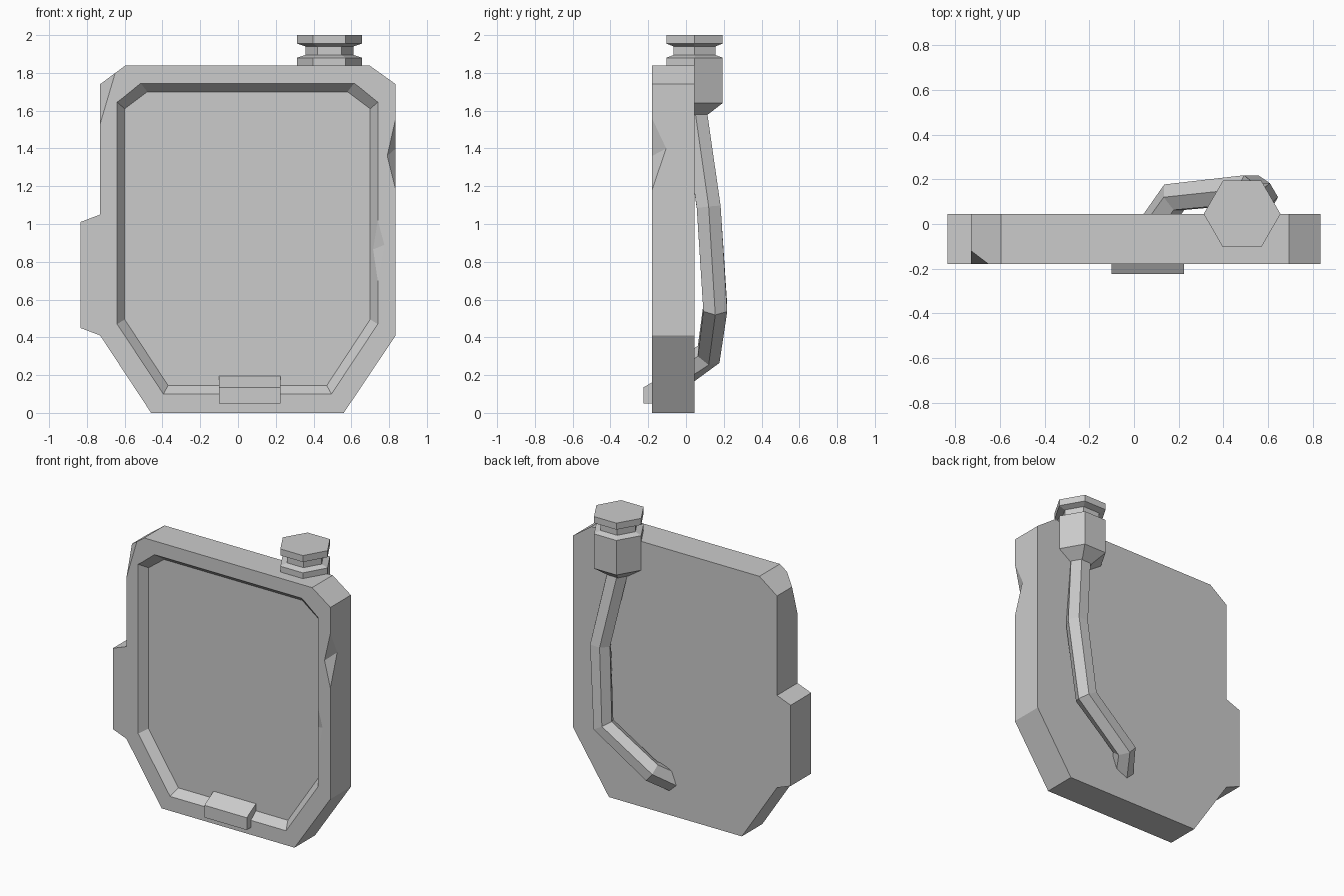
import bpy, bmesh, math
from mathutils import Vector as V

if "Cube" in bpy.data.objects:
    bpy.data.objects.remove(bpy.data.objects["Cube"])

FRONT, BACK = -0.18, 0.045


def finish(name, bm):
    bmesh.ops.recalc_face_normals(bm, faces=bm.faces)
    mesh = bpy.data.meshes.new(name)
    bm.to_mesh(mesh)
    bm.free()
    ob = bpy.data.objects.new(name, mesh)
    bpy.context.collection.objects.link(ob)
    return ob


def loft(name, rings):
    """Closed skin through equal-length rings of points, capped at both ends."""
    bm = bmesh.new()
    loops = [[bm.verts.new(p) for p in r] for r in rings]
    n = len(loops[0])
    for a, b in zip(loops, loops[1:]):
        for i in range(n):
            j = (i + 1) % n
            bm.faces.new((a[i], a[j], b[j], b[i]))
    bm.faces.new(loops[0])
    bm.faces.new(loops[-1])
    return finish(name, bm)


def cut(target, cutter):
    cutter.hide_render = True
    mod = target.modifiers.new("cut", 'BOOLEAN')
    mod.operation, mod.solver, mod.object = 'DIFFERENCE', 'EXACT', cutter
    bpy.context.view_layer.objects.active = target
    bpy.ops.object.modifier_apply(modifier=mod.name)
    bpy.data.objects.remove(cutter)


def chip(target, a, b, front, side, edge):
    """Two-facet chip out of an edge: a, b are its ends, front-side its valley."""
    a, b, front, side, edge = map(V, (a, b, front, side, edge))
    mid, d = (front + side) / 2, side - front
    bm = bmesh.new()
    for p in (side + d * 0.4, front - d * 0.4, mid + (a - mid) * 1.5,
              mid + (b - mid) * 1.5, mid + (edge - mid) * 1.8):
        bm.verts.new(p)
    bmesh.ops.convex_hull(bm, input=bm.verts)
    cut(target, finish("chip_cutter", bm))


# Flat body with cut corners and a grip step on the left
outline = [(-.46, 0), (.56, 0), (.835, .41), (.835, 1.74), (.695, 1.84), (-.595, 1.84),
           (-.73, 1.74), (-.73, 1.05), (-.835, 1.01), (-.835, .45), (-.73, .41)]
body = loft("body", [[(x, y, z) for x, z in outline] for y in (FRONT, BACK)])

# Recessed front panel with sloping walls
rim = [(-.64, 1.645), (-.515, 1.745), (.615, 1.745), (.74, 1.645),
       (.74, .47), (.495, .10), (-.395, .10), (-.64, .47)]
floor = [(-.60, 1.61), (-.48, 1.70), (.58, 1.70), (.70, 1.61),
         (.70, .495), (.47, .145), (-.37, .145), (-.60, .495)]
depth = 0.055
cut(body, loft("recess_cutter", [
    [(x + (u - x) * t, FRONT + depth * t, z + (w - z) * t)
     for (x, z), (u, w) in zip(rim, floor)] for t in (-0.3, 1)]))

# Chipped edges: top left corner, right side, inner rim
chip(body, (-.65, FRONT, 1.80), (-.73, FRONT, 1.53), (-.68, FRONT, 1.70),
     (-.73, -.12, 1.74), (-.73, FRONT, 1.74))
chip(body, (.835, FRONT, 1.56), (.835, FRONT, 1.18), (.79, FRONT, 1.36),
     (.835, -.105, 1.40), (.835, FRONT, 1.37))
chip(body, (.74, FRONT, 1.02), (.74, FRONT, .70), (.775, FRONT, .89),
     (.715, FRONT + depth * .62, .865), (.74, FRONT, .87))

# Latch block on the lower rim
latch = [(-.225, .05), (-.225, .135), (-.115, .20), (-.115, .05)]
loft("latch", [[(x, y, z) for y, z in latch] for x in (-.10, .225)])

# Hexagonal socket and cap
HEX = [math.radians(60 * i) for i in range(6)]
profile = [(.075, 1.575), (.172, 1.64), (.172, 1.88), (.127, 1.895),
           (.127, 1.94), (.172, 1.955), (.172, 2.0)]
loft("cap", [[(.484 + r * math.cos(a), BACK + r * math.sin(a), z) for a in HEX]
             for r, z in profile])

# Bent six-sided pipe from the socket down into the back
path = [V(p) for p in ((.484, .043, 1.62), (.572, .12, 1.09), (.525, .155, .555),
                       (.18, .12, .31), (.10, .0, .225))]
rings = []
for i, p in enumerate(path):
    before = (p - path[max(i - 1, 0)]).normalized()
    after = (path[min(i + 1, len(path) - 1)] - p).normalized()
    t = (before + after).normalized()
    n = (V((0, 1, 0)) - t * t.y).normalized()
    b = t.cross(n)
    rings.append([p + 0.073 * (b * math.cos(a) + n * math.sin(a)) for a in HEX])
loft("pipe", rings)
